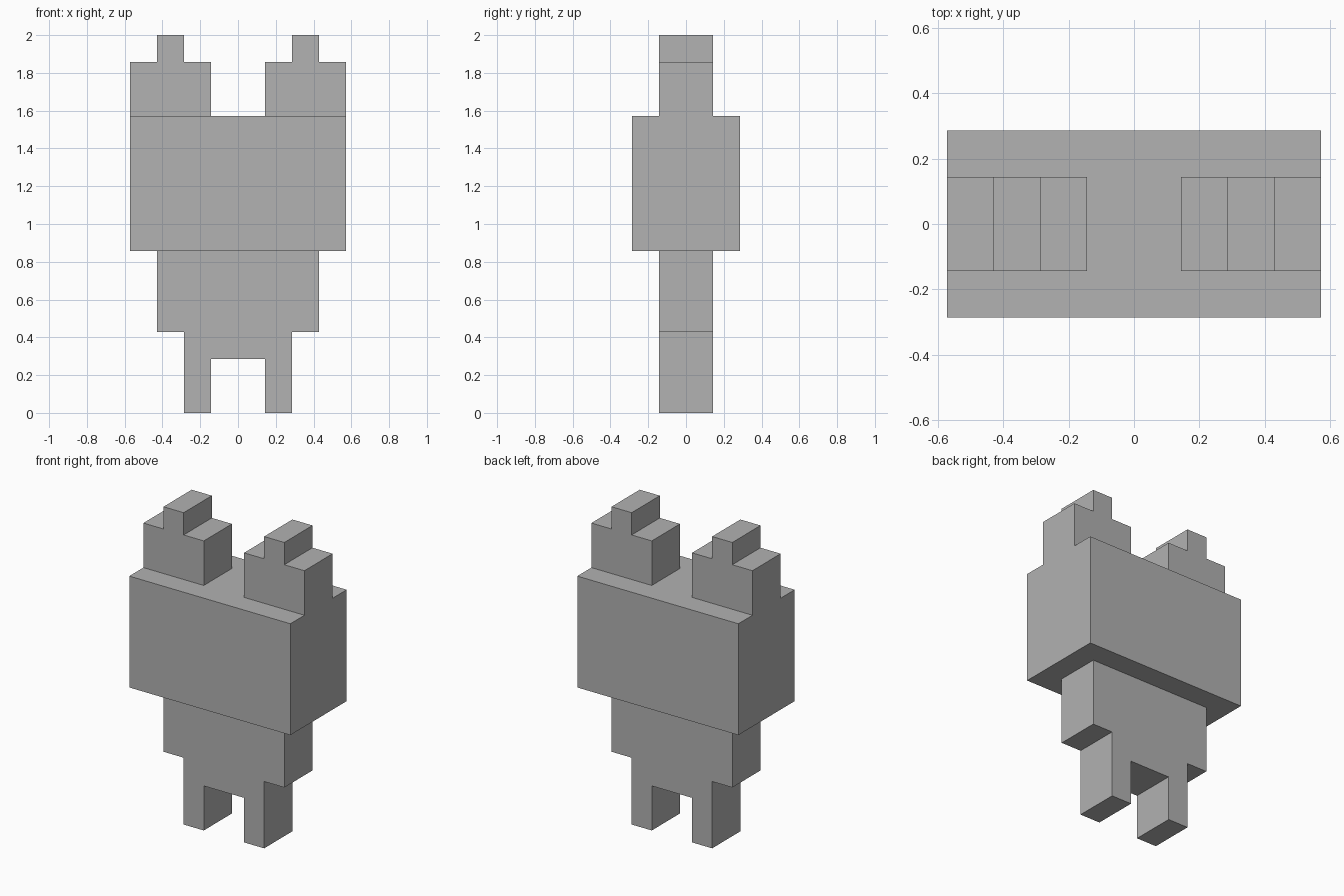
import bpy
import bmesh

cube = bpy.data.objects.get("Cube")
if cube:
    bpy.data.objects.remove(cube, do_unlink=True)

U = 1 / 7  # block size: the figure is 14 blocks tall

grey = bpy.data.materials.new("plain_grey")
grey.use_nodes = True
colour = (0.445, 0.445, 0.445, 1)
grey.diffuse_color = colour
grey.node_tree.nodes["Principled BSDF"].inputs["Base Color"].default_value = colour


def slab(name, outline, half_depth):
    """Extrude an (x, z) outline in block units along y."""
    bm = bmesh.new()
    face = bm.faces.new([bm.verts.new((x * U, -half_depth * U, z * U)) for x, z in outline])
    grown = bmesh.ops.extrude_face_region(bm, geom=[face], use_keep_orig=True)
    moved = [v for v in grown["geom"] if isinstance(v, bmesh.types.BMVert)]
    bmesh.ops.translate(bm, vec=(0, 2 * half_depth * U, 0), verts=moved)
    bmesh.ops.recalc_face_normals(bm, faces=bm.faces)
    mesh = bpy.data.meshes.new(name)
    bm.to_mesh(mesh)
    bm.free()
    mesh.materials.append(grey)
    obj = bpy.data.objects.new(name, mesh)
    bpy.context.collection.objects.link(obj)
    return obj


def mirrored(points):
    """Complete a half outline across x = 0."""
    return points + [(-x, z) for x, z in reversed(points)]


# Torso with short arms and two legs, as one stepped outline
slab("body_and_legs", mirrored([(1, 2), (1, 0), (2, 0), (2, 3), (3, 3), (3, 6)]), 1)

# Wide, deep head block
slab("head", mirrored([(4, 6), (4, 11)]), 2)

# Stepped ears, flush with the sides of the head
ear = [(1, 11), (4, 11), (4, 13), (3, 13), (3, 14), (2, 14), (2, 13), (1, 13)]
for side, s in (("left", 1), ("right", -1)):
    slab(side + "_ear", [(s * x, z) for x, z in ear], 1)
